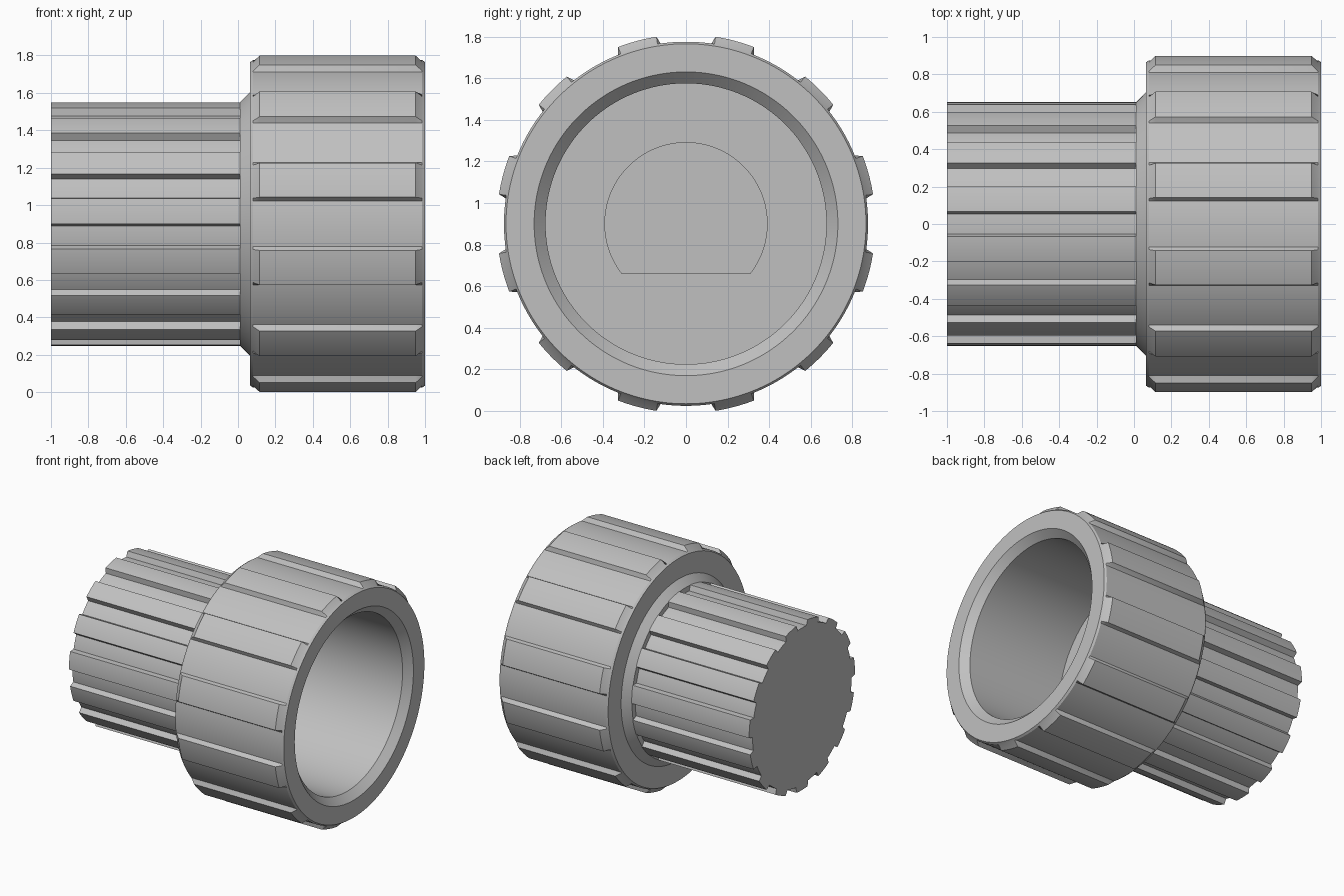
import bpy
import math

if "Cube" in bpy.data.objects:
    bpy.data.objects.remove(bpy.data.objects["Cube"], do_unlink=True)

SEGMENTS = 360
AXIS_HEIGHT = 0.9

grey = bpy.data.materials.new("plain grey")
grey.use_nodes = True
grey.diffuse_color = (0.53, 0.53, 0.53, 1)
grey.node_tree.nodes["Principled BSDF"].inputs["Base Color"].default_value = grey.diffuse_color


# Cross-sections: each returns a radius for an angle in degrees from straight up
def circle(radius):
    return lambda a: radius


def ridged(foot, tip, count, half_width):
    pitch = 360 / count

    def radius(a):
        off_centre = abs(a % pitch - pitch / 2)
        rise = min(1, max(0, half_width + 1 - off_centre))
        return foot + (tip - foot) * rise
    return radius


def d_shape(radius, flat):
    def section(a):
        down = -math.cos(math.radians(a))
        return min(radius, flat / down) if down > 0.01 else radius
    return section


def loft(name, sections, cap_start=False, cap_end=False):
    """Skin a list of (x, cross-section) loops along the x axis."""
    n = SEGMENTS
    verts, faces = [], []
    for x, section in sections:
        for i in range(n):
            deg = i * 360 / n
            a, r = math.radians(deg), section(deg)
            verts.append((x, r * math.sin(a), AXIS_HEIGHT + r * math.cos(a)))
    for j in range(len(sections) - 1):
        for i in range(n):
            k = (i + 1) % n
            faces.append((j * n + i, (j + 1) * n + i, (j + 1) * n + k, j * n + k))
    if cap_start:
        faces.append(tuple(range(n)))
    if cap_end:
        faces.append(tuple(reversed(range(len(verts) - n, len(verts)))))
    mesh = bpy.data.meshes.new(name)
    mesh.from_pydata(verts, [], faces)
    mesh.materials.append(grey)
    obj = bpy.data.objects.new(name, mesh)
    bpy.context.collection.objects.link(obj)
    bpy.ops.object.select_all(action="DESELECT")
    obj.select_set(True)
    bpy.context.view_layer.objects.active = obj
    bpy.ops.object.shade_smooth_by_angle(angle=math.radians(25))
    return obj


# Splined shaft with a closed outer end
splines = ridged(0.61, 0.652, 15, 6)
loft("splined_shaft", [(-1, splines), (0.02, splines)], cap_start=True)

# Ridged collar: back cone, grip, front rim, bore, floor and D-shaped recess
grip = ridged(0.875, 0.91, 12, 6)
d_hole = d_shape(0.39, 0.24)
loft("grip_collar", [
    (0.01, circle(0.58)),
    (0.01, circle(0.65)),
    (0.065, circle(0.705)),
    (0.065, circle(0.865)),
    (0.08, circle(0.875)),
    (0.115, grip),
    (0.95, grip),
    (0.985, circle(0.875)),
    (1, circle(0.865)),
    (1, circle(0.73)),
    (0.945, circle(0.675)),
    (0.12, circle(0.675)),
    (0.12, d_hole),
    (-0.6, d_hole),
], cap_end=True)
